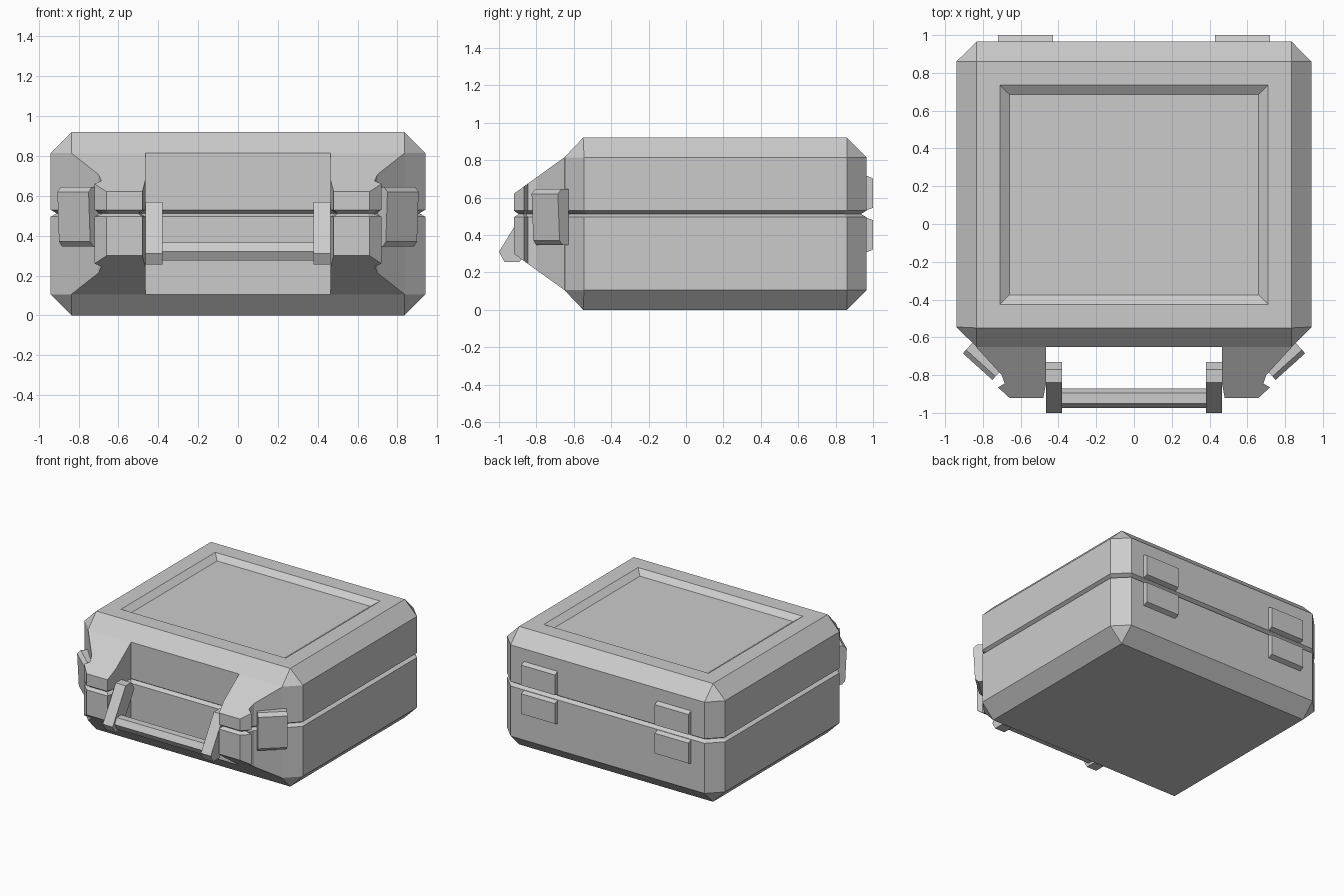
import bpy
import bmesh
from mathutils import Vector

old = bpy.data.objects.get("Cube")
if old:
    bpy.data.objects.remove(old, do_unlink=True)

grey = bpy.data.materials.new("plain grey")
grey.use_nodes = True
colour = (0.6, 0.6, 0.6, 1)
grey.diffuse_color = colour
grey.node_tree.nodes["Principled BSDF"].inputs["Base Color"].default_value = colour

SEAM = (0.495, 0.512, 0.53)
GROOVE = 0.03


def loft(name, rings, mirror=False):
    """Skin equal-length rings, cap both ends and weld collapsed corners."""
    bm = bmesh.new()
    loops = [[bm.verts.new(p) for p in ring] for ring in rings]
    n = len(loops[0])
    for low, high in zip(loops, loops[1:]):
        for i in range(n):
            j = (i + 1) % n
            bm.faces.new((low[i], low[j], high[j], high[i]))
    bm.faces.new(loops[0][::-1])
    bm.faces.new(loops[-1])
    bmesh.ops.remove_doubles(bm, verts=bm.verts, dist=0.0005)
    bmesh.ops.recalc_face_normals(bm, faces=bm.faces)
    mesh = bpy.data.meshes.new(name)
    bm.to_mesh(mesh)
    bm.free()
    mesh.materials.append(grey)
    obj = bpy.data.objects.new(name, mesh)
    bpy.context.collection.objects.link(obj)
    if mirror:
        obj.modifiers.new("Mirror", "MIRROR").use_clip = False
    return obj


def side_prism(name, profile, x0, x1, mirror=True):
    """Extrude a (y, z) profile along x."""
    return loft(name, [[(x, y, z) for y, z in profile] for x in (x0, x1)], mirror)


def octagon(x, y0, y1, c, z):
    """Rectangle with corners cut by c."""
    return [(x - c, y0, z), (x, y0 + c, z), (x, y1 - c, z), (x - c, y1, z),
            (c - x, y1, z), (-x, y1 - c, z), (-x, y0 + c, z), (c - x, y0, z)]


def inset(points, d):
    """Mitred inward offset of a counter-clockwise outline."""
    result = []
    pts = [Vector(p) for p in points]
    for i, p in enumerate(pts):
        a = (p - pts[i - 1]).normalized()
        b = (pts[(i + 1) % len(pts)] - p).normalized()
        na, nb = Vector((-a.y, a.x)), Vector((-b.y, b.x))
        result.append(p + (na + nb) * d / max(1 + na.dot(nb), 0.5))
    return result


# Main case: chamfered box with seam groove and sunken lid panel
wall = (0.94, -0.65, 0.965, 0.105)
seam_wall = (0.94 - GROOVE, -0.65 + GROOVE, 0.965 - GROOVE, 0.09)
loft("case_body", [
    octagon(0.835, -0.55, 0.86, 0, 0),
    octagon(*wall, 0.105),
    octagon(*wall, SEAM[0]),
    octagon(*seam_wall, SEAM[1]),
    octagon(*wall, SEAM[2]),
    octagon(*wall, 0.815),
    octagon(0.835, -0.55, 0.86, 0, 0.92),
    octagon(0.71, -0.425, 0.735, 0, 0.92),
    octagon(0.66, -0.375, 0.685, 0, 0.885),
])

# Sloped front wings on either side of the handle
outline = [(0.465, -0.58), (0.465, -0.84), (0.48, -0.92), (0.66, -0.92),
           (0.72, -0.865), (0.685, -0.845), (0.70, -0.80), (0.837, -0.65),
           (0.83, -0.58)]
loft("front_wing", [
    [(x, y, 0.105 - 0.72 * (y + 0.65)) for x, y in outline],
    [(x, y, SEAM[0]) for x, y in outline],
    [(x, y, SEAM[1]) for x, y in inset(outline, 0.025)],
    [(x, y, SEAM[2]) for x, y in outline],
    [(x, y, 0.815 + 0.72 * (y + 0.65)) for x, y in outline],
], mirror=True)

# Handle arms and grip bar
side_prism("handle_arm", [(-1.0, 0.31), (-0.84, 0.57), (-0.77, 0.57),
                          (-0.73, 0.51), (-0.89, 0.255), (-0.97, 0.255)],
           0.38, 0.465)
side_prism("handle_grip", [(-0.975, 0.32), (-0.95, 0.365), (-0.895, 0.365),
                           (-0.87, 0.32), (-0.895, 0.275), (-0.95, 0.275)],
           -0.385, 0.385, mirror=False)

# Hinge leaves above and below the seam at the back
for name, s in (("upper_hinge", 1), ("lower_hinge", -1)):
    leaf = [(0.95, 0.02), (0.965, 0.02), (1.0, 0.033), (1.0, 0.19),
            (0.965, 0.205), (0.95, 0.205)]
    side_prism(name, [(y, SEAM[1] + s * z) for y, z in leaf], 0.43, 0.72)

# Latches on the diagonal front corners
centre = Vector((0.828, -0.755, 0.495))
along = Vector((0.744, 0.668, 0))
out = Vector((0.668, -0.744, 0))
section = [(-0.075, -0.15), (-0.035, -0.15), (-0.012, -0.125),
           (0, 0.125), (-0.025, 0.15), (-0.075, 0.15)]
loft("latch", [[centre + along * w + out * d + Vector((0, 0, z)) for d, z in section]
               for w in (-0.105, 0.105)], mirror=True)
